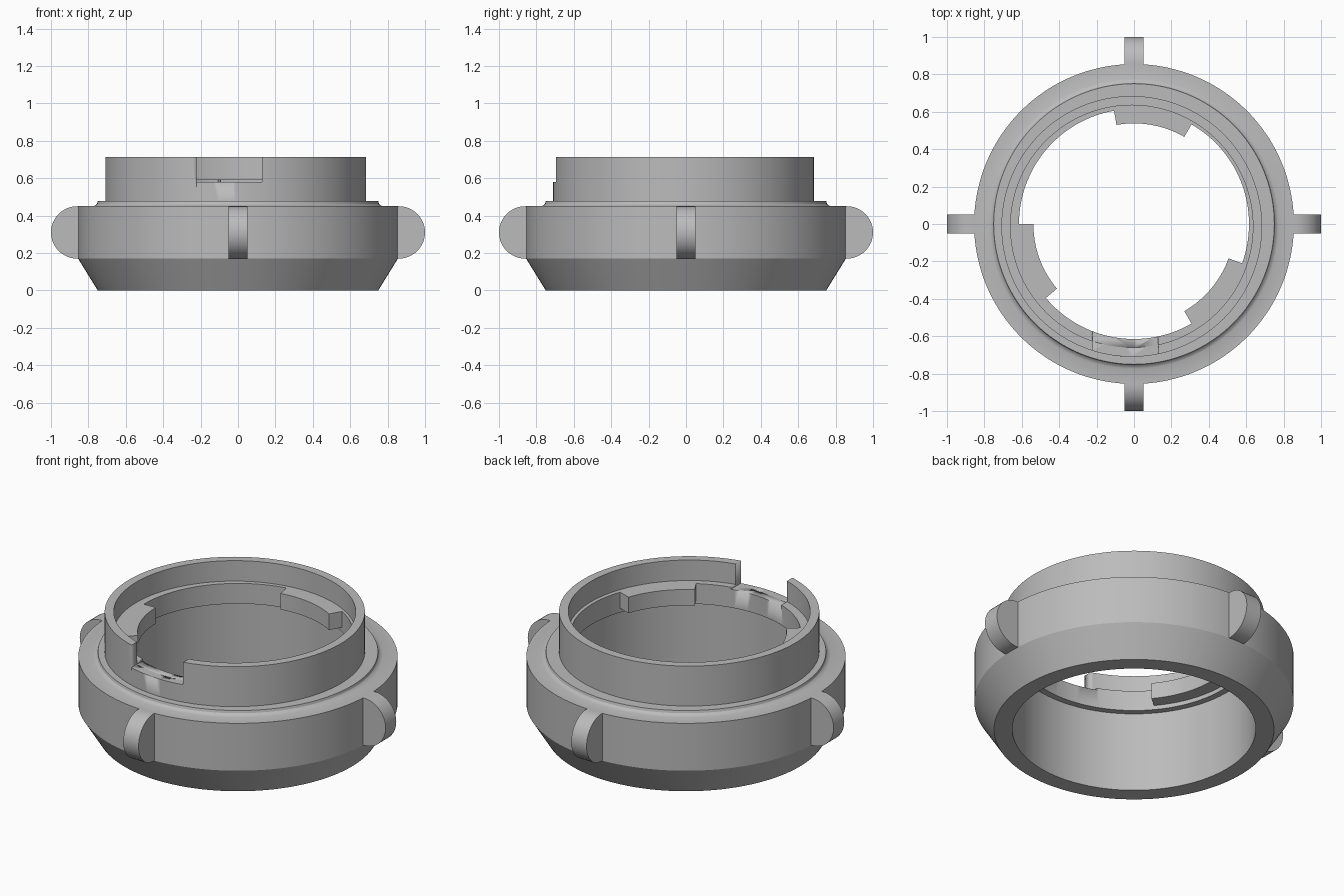
import bpy, bmesh, math
from mathutils import Matrix, Vector

cube = bpy.data.objects.get("Cube")
if cube:
    bpy.data.objects.remove(cube, do_unlink=True)

grey = bpy.data.materials.new("satin grey")
grey.use_nodes = True
colour = (0.5, 0.5, 0.5, 1)
grey.diffuse_color = colour
grey.node_tree.nodes["Principled BSDF"].inputs["Base Color"].default_value = colour


def finish(name, bm):
    """Turn a bmesh into a smooth-shaded grey object."""
    bmesh.ops.recalc_face_normals(bm, faces=bm.faces)
    mesh = bpy.data.meshes.new(name)
    bm.to_mesh(mesh)
    bm.free()
    obj = bpy.data.objects.new(name, mesh)
    bpy.context.collection.objects.link(obj)
    mesh.materials.append(grey)
    bpy.ops.object.select_all(action="DESELECT")
    obj.select_set(True)
    bpy.context.view_layer.objects.active = obj
    bpy.ops.object.shade_smooth_by_angle(angle=math.radians(25))
    return obj


def lathe(name, profile, start=0, end=360, centre=(0, 0), steps=144):
    """Revolve a closed (radius, height) profile, fully or as a capped sector."""
    bm = bmesh.new()
    full = end - start == 360
    rings = []
    for i in range(steps if full else steps + 1):
        a = math.radians(start + (end - start) * i / steps)
        rings.append([bm.verts.new((centre[0] + r * math.cos(a),
                                    centre[1] + r * math.sin(a), z)) for r, z in profile])
    n = len(profile)
    for i in range(steps):
        p, q = rings[i], rings[(i + 1) % len(rings)]
        for j in range(n):
            k = (j + 1) % n
            bm.faces.new((p[j], q[j], q[k], p[k]))
    if not full:
        bm.faces.new(rings[0])
        bm.faces.new(rings[-1])
    return finish(name, bm)


def band(inner, outer, low, high):
    return [(inner, low), (outer, low), (outer, high), (inner, high)]


# Main collar with a tapered foot and a small filleted lip
lathe("collar", [(0.652, 0), (0.75, 0), (0.855, 0.17), (0.855, 0.45), (0.775, 0.45),
                 (0.762, 0.455), (0.754, 0.463), (0.75, 0.477), (0.652, 0.477)])

# Slightly off-centre upper tube and the inner shelf
tube = lathe("upper_tube", band(0.648, 0.697, 0.47, 0.713), centre=(-0.012, -0.013))
shelf = lathe("inner_shelf", band(0.615, 0.67, 0.472, 0.592))

# Front notch through the tube and shelf
bm = bmesh.new()
bmesh.ops.create_cube(bm, size=1, matrix=Matrix.LocRotScale(
    Vector((-0.047, -0.65, 0.73)), None, Vector((0.35, 0.4, 0.3))))
cutter = finish("notch_cutter", bm)
cutter.hide_render = True
for obj in (tube, shelf):
    bpy.context.view_layer.objects.active = obj
    mod = obj.modifiers.new("notch", "BOOLEAN")
    mod.operation = "DIFFERENCE"
    mod.solver = "EXACT"
    mod.object = cutter
    bpy.ops.object.modifier_apply(modifier=mod.name)
bpy.data.objects.remove(cutter, do_unlink=True)

# Three inner locking tabs
for i in range(3):
    start = 60 + 120 * i
    lathe(f"locking_tab_{i + 1}", band(0.538, 0.625, 0.497, 0.592), start, start + 40, steps=16)

# Four half-round grip lugs
for i, side in enumerate(("left", "back", "right", "front")):
    bm = bmesh.new()
    arc = [(0.83, 0.17)]
    for s in range(25):
        t = math.pi * (s / 24 - 0.5)
        arc.append((0.86 + 0.14 * math.cos(t), 0.31 + 0.14 * math.sin(t)))
    arc.append((0.83, 0.45))
    face = bm.faces.new([bm.verts.new((x, -0.05, z)) for x, z in arc])
    grown = bmesh.ops.extrude_face_region(bm, geom=[face], use_keep_orig=True)
    verts = [v for v in grown["geom"] if isinstance(v, bmesh.types.BMVert)]
    bmesh.ops.translate(bm, verts=verts, vec=(0, 0.1, 0))
    bm.transform(Matrix.Rotation(math.pi / 2 * i, 4, "Z"))
    finish(f"grip_lug_{side}", bm)
